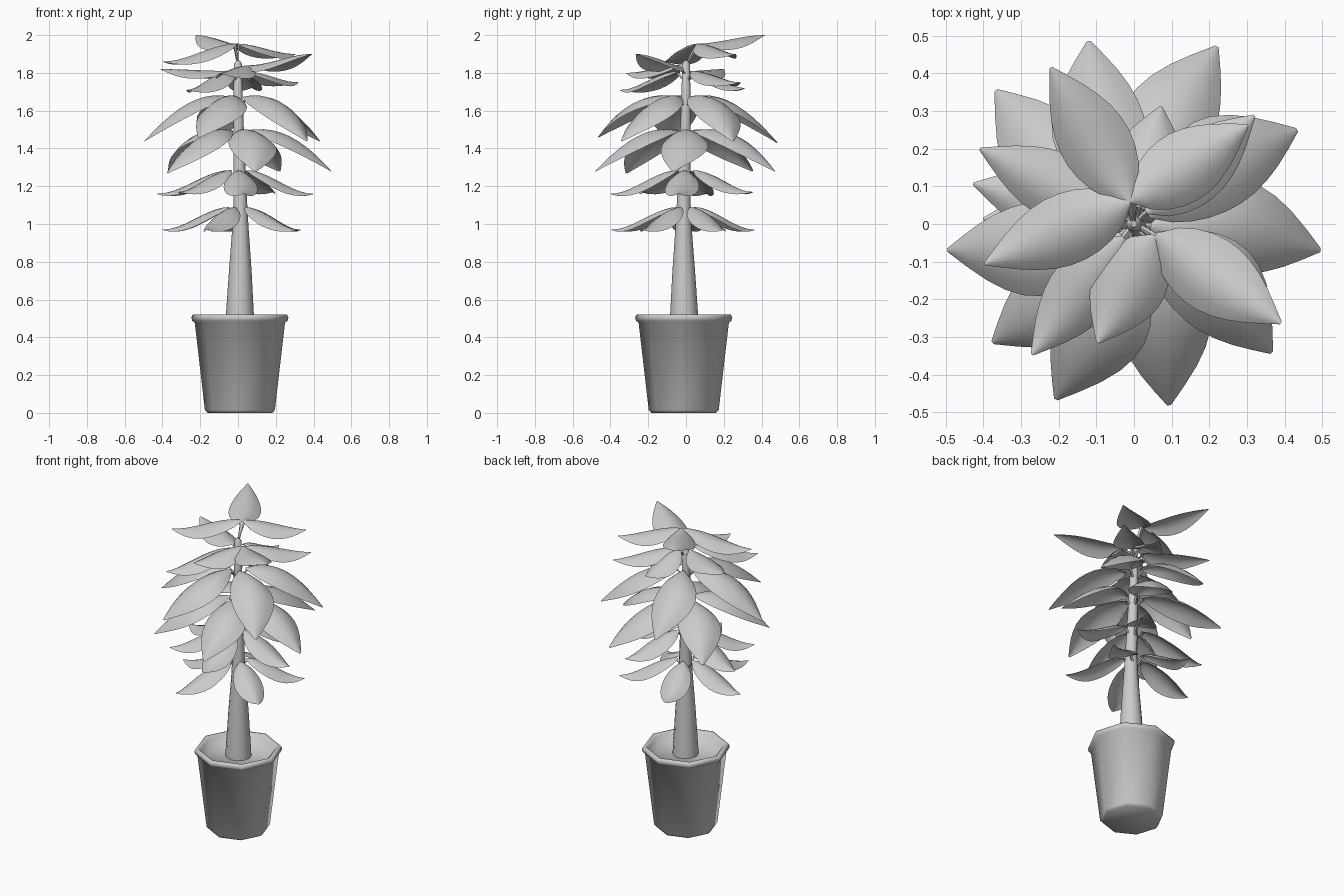
import bpy, bmesh, math
from mathutils import Vector

cube = bpy.data.objects.get("Cube")
if cube:
    bpy.data.objects.remove(cube, do_unlink=True)

grey = bpy.data.materials.new("plain_grey")
grey.use_nodes = True
grey.diffuse_color = (0.6, 0.6, 0.6, 1)
grey.node_tree.nodes["Principled BSDF"].inputs["Base Color"].default_value = (0.6, 0.6, 0.6, 1)


def finish(name, bm, angle=40, recalc=True):
    if recalc:
        bmesh.ops.recalc_face_normals(bm, faces=bm.faces)
    mesh = bpy.data.meshes.new(name)
    bm.to_mesh(mesh)
    bm.free()
    mesh.materials.append(grey)
    ob = bpy.data.objects.new(name, mesh)
    bpy.context.scene.collection.objects.link(ob)
    bpy.ops.object.select_all(action="DESELECT")
    ob.select_set(True)
    bpy.context.view_layer.objects.active = ob
    bpy.ops.object.shade_smooth_by_angle(angle=math.radians(angle))
    return ob


def rings(bm, profile, sides, turn=0.0):
    """Skin (centre, radius) rings into a closed tube."""
    loops = []
    for c, r in profile:
        loops.append([bm.verts.new((c[0] + r * math.cos(turn + math.tau * i / sides),
                                    c[1] + r * math.sin(turn + math.tau * i / sides), c[2]))
                      for i in range(sides)])
    for a, b in zip(loops, loops[1:]):
        for i in range(sides):
            j = (i + 1) % sides
            bm.faces.new((a[i], a[j], b[j], b[i]))
    bm.faces.new(loops[0][::-1])
    bm.faces.new(loops[-1])


# Pot with rolled rim, hollow down to the soil
pot = [(0.172, 0), (0.186, 0.015), (0.24, 0.478), (0.254, 0.488), (0.258, 0.507),
       (0.25, 0.52), (0.234, 0.52), (0.222, 0.508), (0.19, 0.468)]
bm = bmesh.new()
rings(bm, [((0.01, -0.012, z), r) for r, z in pot], 8, math.radians(-5))
finish("pot", bm, 70)

# Tapering trunk
trunk = [(0.01, 0.077, 0.44), (0.01, 0.074, 0.52), (0.012, 0.06, 0.75), (0.013, 0.043, 0.98),
         (0.012, 0.036, 1.12), (0.005, 0.03, 1.4), (0, 0.025, 1.65), (0, 0.02, 1.85), (0, 0.008, 1.865)]
bm = bmesh.new()
rings(bm, [((x, -x, z), r) for x, r, z in trunk], 12)
finish("trunk", bm)


def leaf(name, hub, stalk, top, tip, width, big):
    """Arched, cupped leaf blade on a short stalk; big ones swirl sideways, small ones curl up."""
    offset = Vector((hub[0], hub[1], 0))
    out = Vector((tip[0], tip[1], 0)) - offset
    reach = out.length
    out.normalize()
    side = Vector((-out.y, out.x, 0))
    start = 0.045 if offset.length == 0 else 0.0
    rows, cols = 10, 6
    bm = bmesh.new()
    grid = []
    for i in range(rows + 1):
        t = i / rows
        arc = math.sin(math.pi * t)
        fall = t ** 1.7 if big else t * t * (3 - 2 * t)
        spine = offset + out * (start + (reach - start) * t)
        spine.z = top + (tip[2] - top) * fall
        if big:
            spine += side * (0.03 * arc) + Vector((0, 0, 0.035 * arc))
        bulge = max(0.03, math.sin(math.pi * t ** (0.95 if big else 0.85)))
        half = width * 0.5 * bulge ** (0.75 if t < 0.5 else 0.9)
        row = []
        for j in range(cols + 1):
            s = j / cols * 2 - 1
            p = spine + side * (half * s)
            p.z -= half * 0.5 * s * s
            row.append(bm.verts.new(p))
        grid.append(row)
    for r, q in zip(grid, grid[1:]):
        for j in range(cols):
            bm.faces.new((r[j], q[j], q[j + 1], r[j + 1]))
    # Stalk from the trunk to the blade
    low = Vector((0, 0, stalk))
    high = offset + out * (start + 0.015) + Vector((0, 0, top - 0.008))
    up = Vector((0, 0, 0.007))
    ends = [[bm.verts.new(p + o) for o in (side * 0.008, up, side * -0.008, -up)]
            for p in (low, high)]
    for i in range(4):
        j = (i + 1) % 4
        bm.faces.new((ends[0][i], ends[0][j], ends[1][j], ends[1][i]))
    finish(name, bm, 60, False)


# Whorls: hub offset, stalk height, blade height, width, big leaves, (angle, reach, tip height)
axis = (0, 0)
whorls = {
    "lowest": (axis, 1.02, 1.09, 0.17, False, [(-113, 0.43, 0.97), (-37, 0.40, 0.97), (32, 0.39, 0.97),
                                               (107, 0.38, 0.97), (178, 0.40, 0.97)]),
    "low": (axis, 1.21, 1.285, 0.18, False, [(-86, 0.40, 1.16), (-6, 0.40, 1.16), (62, 0.40, 1.17),
                                             (166, 0.44, 1.16), (218, 0.40, 1.17)]),
    "middle": (axis, 1.42, 1.495, 0.25, True, [(-8, 0.5, 1.28), (65, 0.52, 1.28), (136, 0.51, 1.28),
                                               (-140, 0.49, 1.27), (-79, 0.49, 1.28)]),
    "broad": (axis, 1.61, 1.675, 0.25, True, [(30, 0.5, 1.44), (104, 0.5, 1.43), (-172, 0.5, 1.44),
                                              (-114, 0.51, 1.46), (-43, 0.5, 1.44)]),
    "upper": (axis, 1.75, 1.81, 0.18, False, [(154, 0.455, 1.82), (77, 0.32, 1.72), (42, 0.43, 1.75),
                                              (-128, 0.44, 1.71)]),
    "high": ((0.055, -0.03), 1.79, 1.84, 0.2, False, [(-34, 0.47, 1.9), (-107, 0.33, 1.8)]),
    "crown": ((-0.01, 0.06), 1.84, 1.955, 0.19, False, [(118, 0.47, 2.0), (195, 0.41, 1.86),
                                                        (41, 0.4, 1.9)]),
}
for name, (hub, stalk, top, width, big, blades) in whorls.items():
    for n, (angle, reach, height) in enumerate(blades, 1):
        a = math.radians(angle)
        tip = (reach * math.cos(a), reach * math.sin(a), height)
        leaf(f"{name}_leaf_{n}", hub, stalk, top, tip, width, big)
